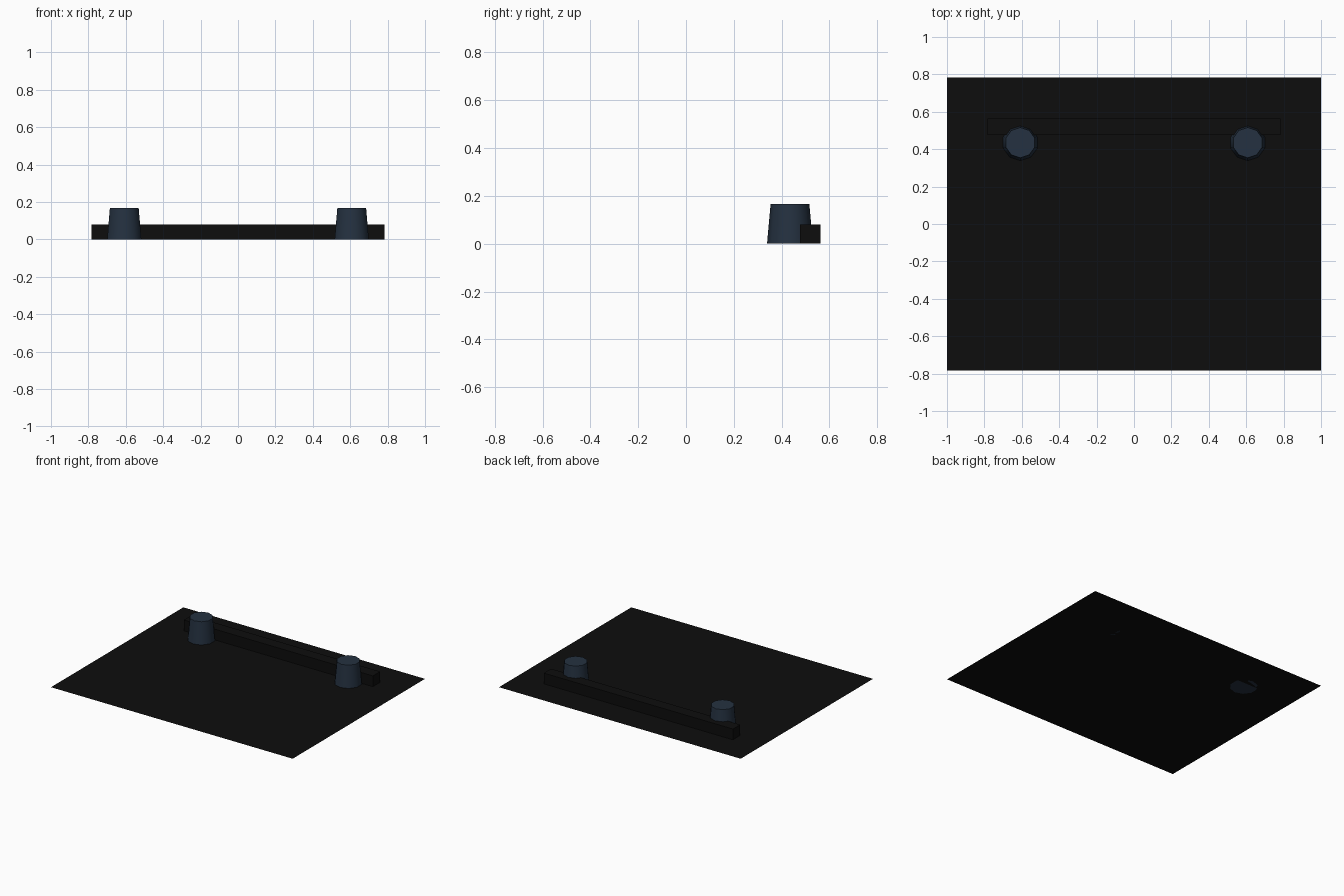
import bpy

if "Cube" in bpy.data.objects:
    bpy.data.objects.remove(bpy.data.objects["Cube"])

def material(name, rgb):
    m = bpy.data.materials.new(name)
    m.diffuse_color = (*rgb, 1)
    m.use_nodes = True
    m.node_tree.nodes["Principled BSDF"].inputs["Base Color"].default_value = m.diffuse_color
    return m

black = material("matte black", (0.004, 0.004, 0.004))
navy = material("dark slate blue", (0.018, 0.031, 0.052))

def finish(name, mat):
    ob = bpy.context.object
    ob.name = name
    ob.data.materials.append(mat)
    return ob

# thin base sheet
bpy.ops.mesh.primitive_plane_add(size=2)
sheet = finish("base_sheet", black)
sheet.scale = (1, 0.782, 1)

# long bar near the back edge
bpy.ops.mesh.primitive_cube_add(size=1, location=(0, 0.52, 0.04))
bar = finish("back_bar", black)
bar.scale = (1.565, 0.086, 0.08)

# two tapered ten-sided posts
for side, label in ((-1, "left"), (1, "right")):
    bpy.ops.mesh.primitive_cone_add(vertices=10, radius1=0.096, radius2=0.081,
                                    depth=0.167, location=(side * 0.608, 0.435, 0.0835))
    finish(label + "_post", navy)
    bpy.ops.object.shade_smooth_by_angle(angle=0.75)
